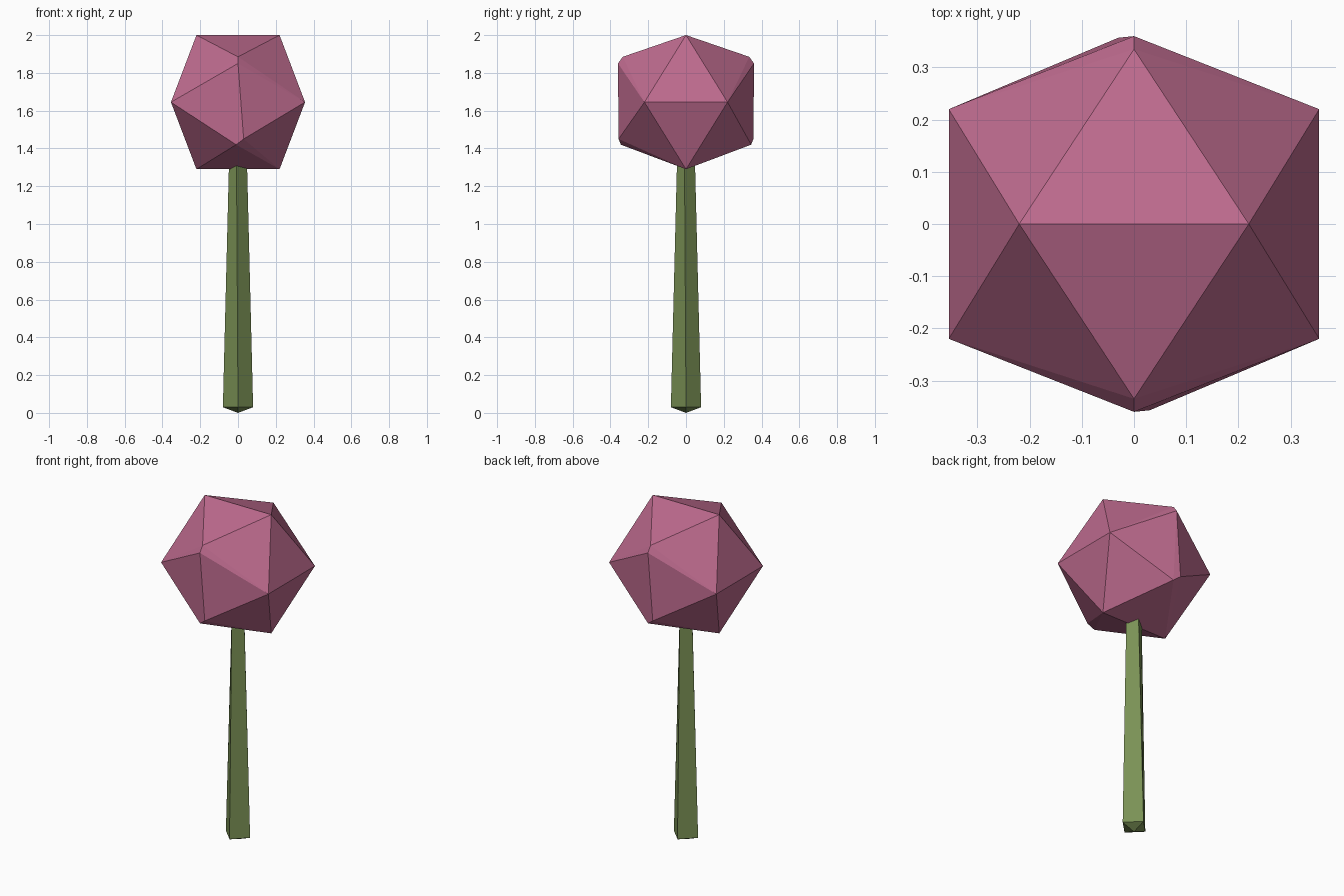
import bpy, bmesh, math

cube = bpy.data.objects.get("Cube")
if cube:
    bpy.data.objects.remove(cube, do_unlink=True)


def material(name, rgb):
    mat = bpy.data.materials.new(name)
    mat.use_nodes = True
    mat.diffuse_color = (*rgb, 1)
    bsdf = next(n for n in mat.node_tree.nodes if n.type == "BSDF_PRINCIPLED")
    bsdf.inputs["Base Color"].default_value = (*rgb, 1)
    return mat


def finish(bm, name, mat):
    bmesh.ops.recalc_face_normals(bm, faces=bm.faces[:])
    mesh = bpy.data.meshes.new(name)
    bm.to_mesh(mesh)
    bm.free()
    mesh.materials.append(mat)
    obj = bpy.data.objects.new(name, mesh)
    bpy.context.collection.objects.link(obj)
    return obj


pink = material("dusty pink", (0.51, 0.145, 0.27))
green = material("leaf green", (0.195, 0.283, 0.091))

# Flower head: twenty-sided ball whose front and back corners are chipped in two
LONG, SHORT, CENTRE = 0.355, 0.22, 1.645
points = []
for s in (-1, 1):
    for t in (-1, 1):
        points += [(s * SHORT, 0, t * LONG), (s * LONG, t * SHORT, 0)]
    # Chipped corners, repeated by a half turn about the stem
    points += [(s * x, s * y, z) for x, y, z in
               [(0, 0.36, 0.205), (0, 0.335, 0.24),
                (-0.03, 0.357, -0.195), (0.01, 0.345, -0.225)]]
bm = bmesh.new()
for x, y, z in points:
    bm.verts.new((x, y, z + CENTRE))
bmesh.ops.convex_hull(bm, input=bm.verts[:])
finish(bm, "flower_head", pink)

# Stem: tapered, slightly twisted four-sided shaft with a pointed foot
bm = bmesh.new()
rings = []
for radius, z, twist in [(0.08, 0.03, 0), (0.048, 1.34, -0.17)]:
    rings.append([bm.verts.new((radius * math.cos(a), radius * math.sin(a), z))
                  for a in (twist + i * math.pi / 2 for i in range(4))])
low, high = rings
tip = bm.verts.new((0, 0, 0))
for i in range(4):
    j = (i + 1) % 4
    bm.faces.new((low[i], low[j], high[j], high[i]))
    bm.faces.new((low[j], low[i], tip))
bm.faces.new(high)
finish(bm, "stem", green)
